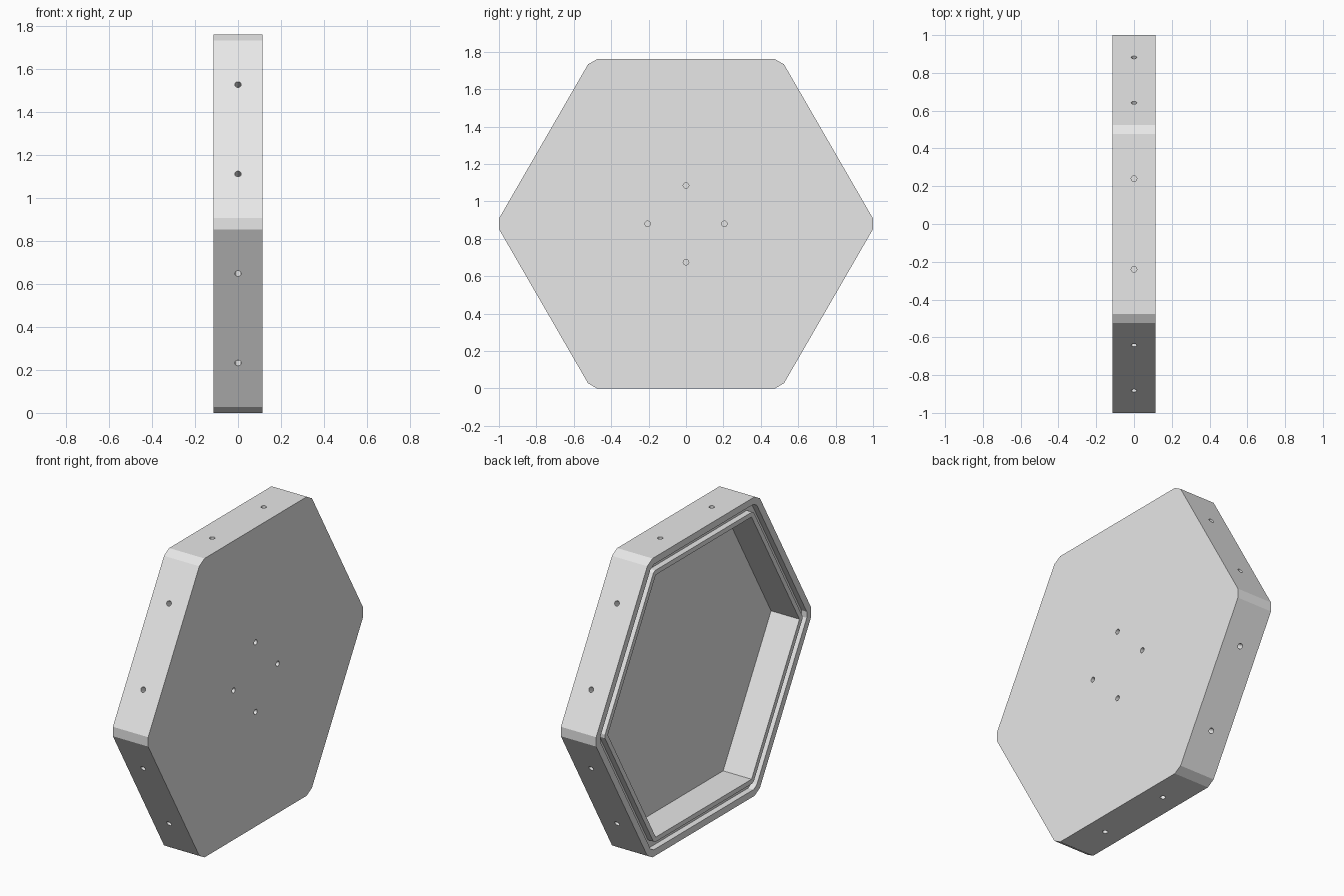
import bpy, bmesh
from math import sin, cos, pi, sqrt, radians
from mathutils import Vector, Matrix

cube = bpy.data.objects.get("Cube")
if cube:
    bpy.data.objects.remove(cube, do_unlink=True)

APOTHEM = 0.88      # centre to flat side
HALF_DEPTH = 0.115
HOLE_RADIUS = 0.015

grey = bpy.data.materials.new("light_grey")
grey.use_nodes = True
colour = (0.8, 0.8, 0.8, 1.0)
grey.diffuse_color = colour
grey.node_tree.nodes["Principled BSDF"].inputs["Base Color"].default_value = colour


def make_object(name, bm):
    mesh = bpy.data.meshes.new(name)
    bm.to_mesh(mesh)
    bm.free()
    obj = bpy.data.objects.new(name, mesh)
    bpy.context.scene.collection.objects.link(obj)
    mesh.materials.append(grey)
    return obj


def hex_ring(bm, apothem, chamfer, x):
    """Hexagon with clipped corners, lying across the x axis."""
    ring = []
    reach = apothem * 2 / sqrt(3) - chamfer / sqrt(3)
    for k in range(6):
        a = k * pi / 3
        corner = Vector((x, reach * cos(a), APOTHEM + reach * sin(a)))
        tangent = Vector((0, -sin(a), cos(a)))
        ring += [bm.verts.new(corner + tangent * s * chamfer) for s in (-1, 1)]
    return ring


# Hexagonal tray: closed face, outer wall, seal groove, inner rim, cavity
front, groove_floor, cavity_floor = -HALF_DEPTH, -0.08, 0.07
profile = [
    (APOTHEM, 0.0277, HALF_DEPTH),
    (APOTHEM, 0.0277, front),
    (0.84, 0.018, front),
    (0.84, 0.018, groove_floor),
    (0.80, 0.01, groove_floor),
    (0.80, 0.01, front),
    (0.772, 0, front),
    (0.772, 0, cavity_floor),
]
bm = bmesh.new()
rings = [hex_ring(bm, *p) for p in profile]
for a, b in zip(rings, rings[1:]):
    for i in range(12):
        j = (i + 1) % 12
        bm.faces.new((a[i], a[j], b[j], b[i]))
bm.faces.new(rings[0])
bm.faces.new(rings[-1])
bmesh.ops.remove_doubles(bm, verts=bm.verts, dist=1e-5)
bmesh.ops.recalc_face_normals(bm, faces=bm.faces)
tray = make_object("hexagonal_tray", bm)

# Blind screw holes: two in each side, four in the closed face
bm = bmesh.new()


def add_hole(position, direction, depth):
    turn = direction.to_track_quat('Z', 'Y').to_matrix().to_4x4()
    bmesh.ops.create_cone(bm, cap_ends=True, segments=20, radius1=HOLE_RADIUS,
                          radius2=HOLE_RADIUS, depth=depth * 2,
                          matrix=Matrix.Translation(position) @ turn)


centre = Vector((0, 0, APOTHEM))
for k in range(6):
    a = radians(30 + 60 * k)
    out, along = Vector((0, cos(a), sin(a))), Vector((0, -sin(a), cos(a)))
    for s in (-1, 1):
        add_hole(centre + out * APOTHEM + along * s * 0.24, out, 0.05)
for k in range(4):
    a = k * pi / 2
    spot = centre + Vector((HALF_DEPTH, 0.205 * cos(a), 0.205 * sin(a)))
    add_hole(spot, Vector((1, 0, 0)), 0.03)
cutter = make_object("hole_cutter", bm)
cutter.hide_render = True

# Cut the holes, then drop the cutter
mod = tray.modifiers.new("screw_holes", 'BOOLEAN')
mod.operation = 'DIFFERENCE'
mod.solver = 'EXACT'
mod.object = cutter
bpy.context.view_layer.update()
cut = bpy.data.meshes.new_from_object(
    tray.evaluated_get(bpy.context.evaluated_depsgraph_get()))
tray.modifiers.clear()
tray.data = cut
bpy.data.objects.remove(cutter, do_unlink=True)
